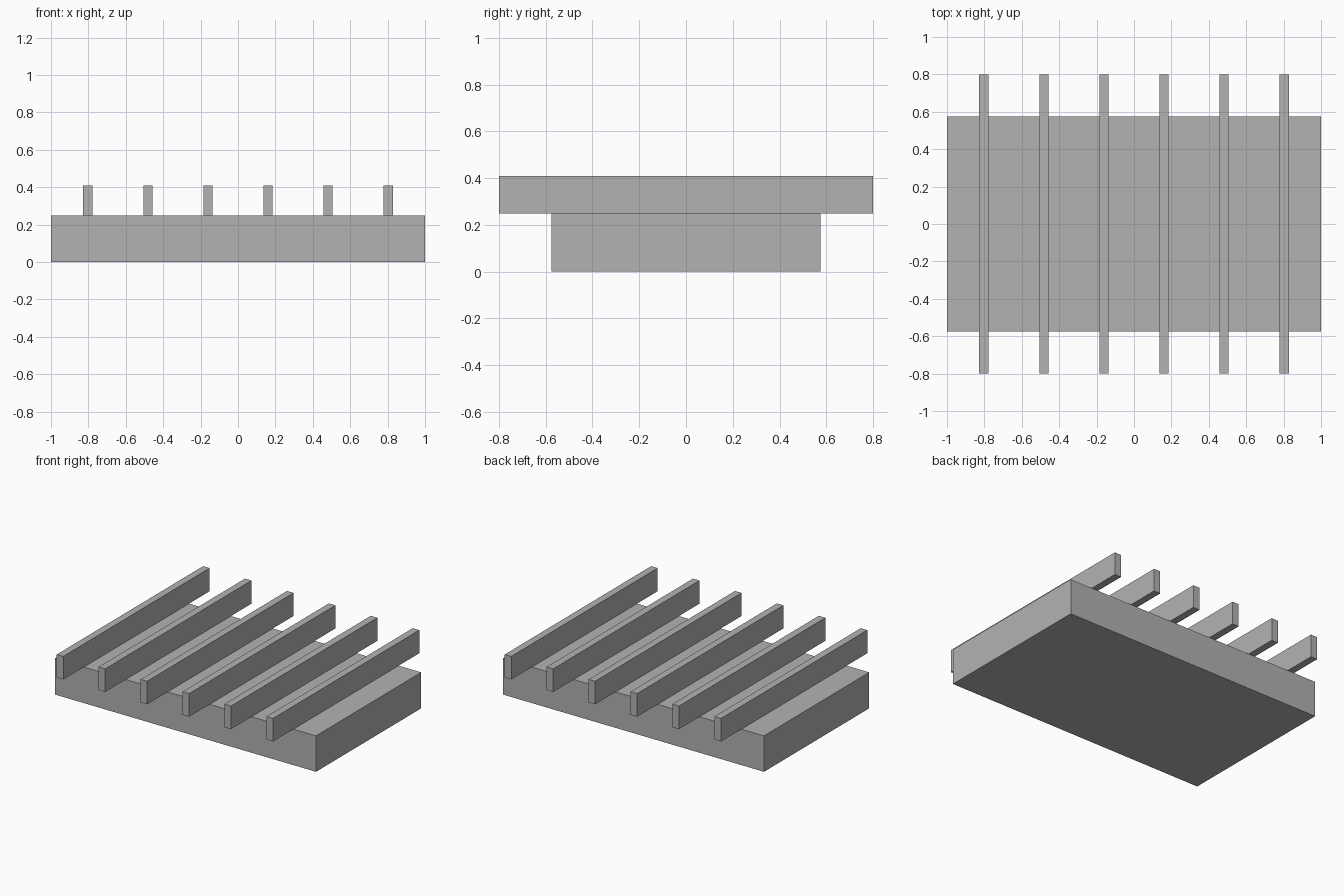
import bpy

default_cube = bpy.data.objects.get("Cube")
if default_cube:
    bpy.data.objects.remove(default_cube, do_unlink=True)

# Single flat grey
grey = bpy.data.materials.new("plain grey")
grey.use_nodes = True
colour = (0.448, 0.448, 0.448, 1)
grey.diffuse_color = colour
grey.node_tree.nodes["Principled BSDF"].inputs["Base Color"].default_value = colour


def box(name, size, x, bottom):
    """Box of the given size, resting on the height 'bottom'."""
    bpy.ops.mesh.primitive_cube_add(size=1, location=(x, 0, bottom + size[2] / 2))
    part = bpy.context.object
    part.name = name
    part.scale = size
    bpy.ops.object.transform_apply(location=False, rotation=False, scale=True)
    part.data.materials.append(grey)
    return part


BASE_HEIGHT = 0.249
BAR_COUNT = 6
BAR_SPACING = 0.321

# Solid base slab
box("base_slab", (2.0, 1.15, BASE_HEIGHT), 0, 0)

# Evenly spaced crossbars overhanging the front and back
for i in range(BAR_COUNT):
    x = (i - (BAR_COUNT - 1) / 2) * BAR_SPACING
    box(f"crossbar_{i + 1}", (0.05, 1.6, 0.16), x, BASE_HEIGHT)
